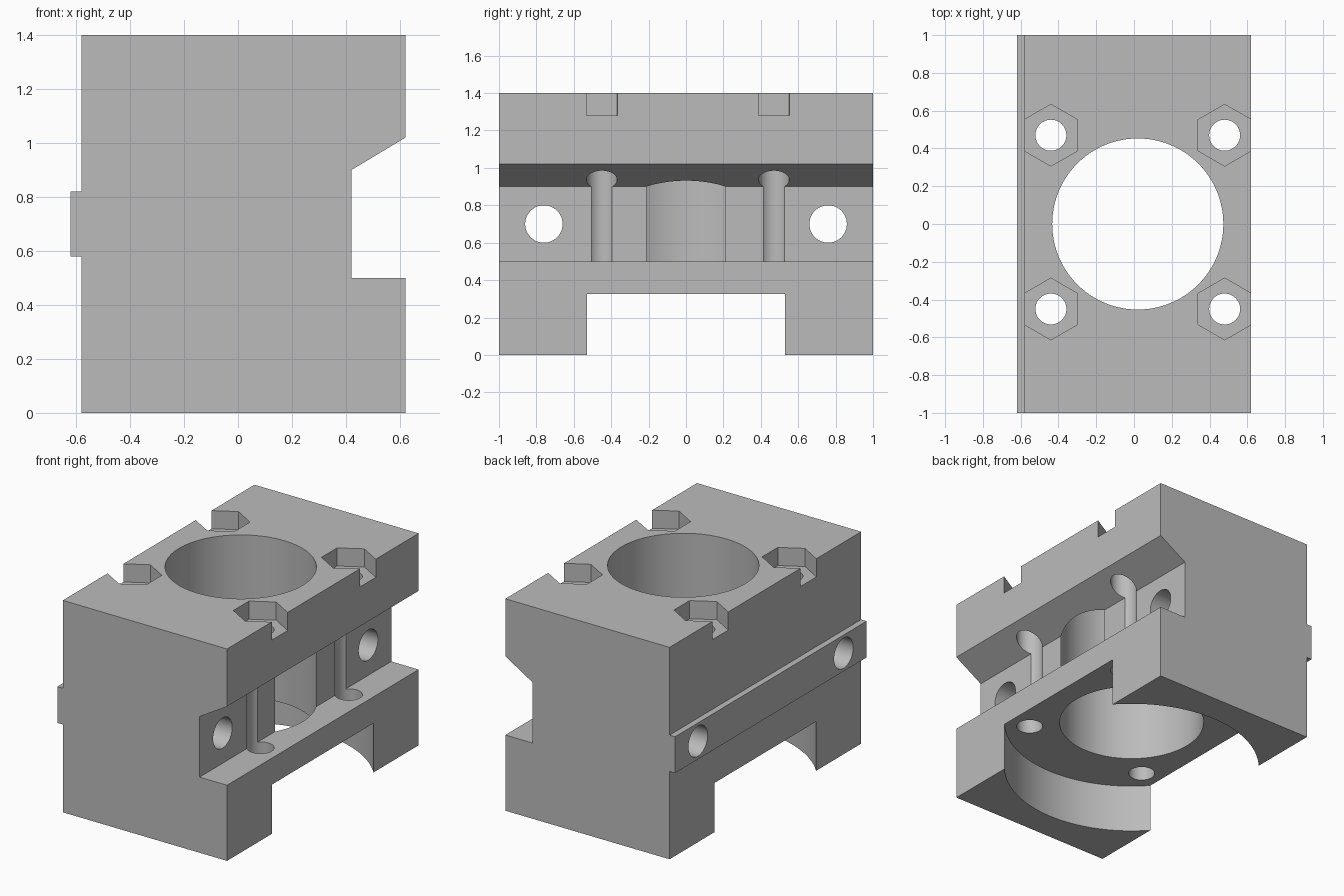
import bpy, bmesh, math

cube = bpy.data.objects.get("Cube")
if cube:
    bpy.data.objects.remove(cube, do_unlink=True)

grey = bpy.data.materials.new("plain grey")
grey.use_nodes = True
colour = (0.5, 0.5, 0.5, 1)
grey.diffuse_color = colour
grey.node_tree.nodes["Principled BSDF"].inputs["Base Color"].default_value = colour

# Side profile (x, z) with the dovetail slot and the rib, extruded along y
profile = [(-0.58, 0), (0.62, 0), (0.62, 0.5), (0.42, 0.5), (0.42, 0.9),
           (0.62, 1.02), (0.62, 1.4), (-0.58, 1.4), (-0.58, 0.82),
           (-0.62, 0.82), (-0.62, 0.58), (-0.58, 0.58)]
bm = bmesh.new()
face = bm.faces.new([bm.verts.new((x, -1, z)) for x, z in profile])
grown = bmesh.ops.extrude_face_region(bm, geom=[face])["geom"]
bmesh.ops.translate(bm, vec=(0, 2, 0),
                    verts=[g for g in grown if isinstance(g, bmesh.types.BMVert)])
bmesh.ops.recalc_face_normals(bm, faces=bm.faces)
mesh = bpy.data.meshes.new("mounting_block")
bm.to_mesh(mesh)
bm.free()
block = bpy.data.objects.new("mounting_block", mesh)
bpy.context.collection.objects.link(block)
mesh.materials.append(grey)


def cut(radius, depth, location, sides=64, rotation=(0, 0, 0)):
    """Subtract a prism or cylinder from the block."""
    bpy.ops.mesh.primitive_cylinder_add(vertices=sides, radius=radius, depth=depth,
                                        location=location, rotation=rotation)
    cutter = bpy.context.object
    cutter.hide_render = True
    cutter.data.materials.append(grey)
    mod = block.modifiers.new("cut", "BOOLEAN")
    mod.operation, mod.solver, mod.object = "DIFFERENCE", "EXACT", cutter
    bpy.context.view_layer.objects.active = block
    bpy.ops.object.modifier_apply(modifier=mod.name)
    bpy.data.objects.remove(cutter, do_unlink=True)


# Round pocket underneath and the through bore
cut(0.8, 0.65, (0.02, 0, 0), 128)
cut(0.453, 4, (0.02, 0, 0.7), 96)

# Four bolt holes with hexagonal nut pockets that open at the sides
for x in (-0.44, 0.48):
    for y in (-0.45, 0.47):
        cut(0.082, 4, (x, y, 0.7), 48)
        cut(0.1635, 0.24, (x, y, 1.4), 6)

# Two cross holes
for y in (-0.76, 0.76):
    cut(0.1, 4, (0, y, 0.7), 48, (0, math.pi / 2, 0))

# Smooth the round walls, keep the edges sharp
bpy.ops.object.select_all(action="DESELECT")
block.select_set(True)
bpy.context.view_layer.objects.active = block
bpy.ops.object.shade_smooth_by_angle(angle=math.radians(25))
